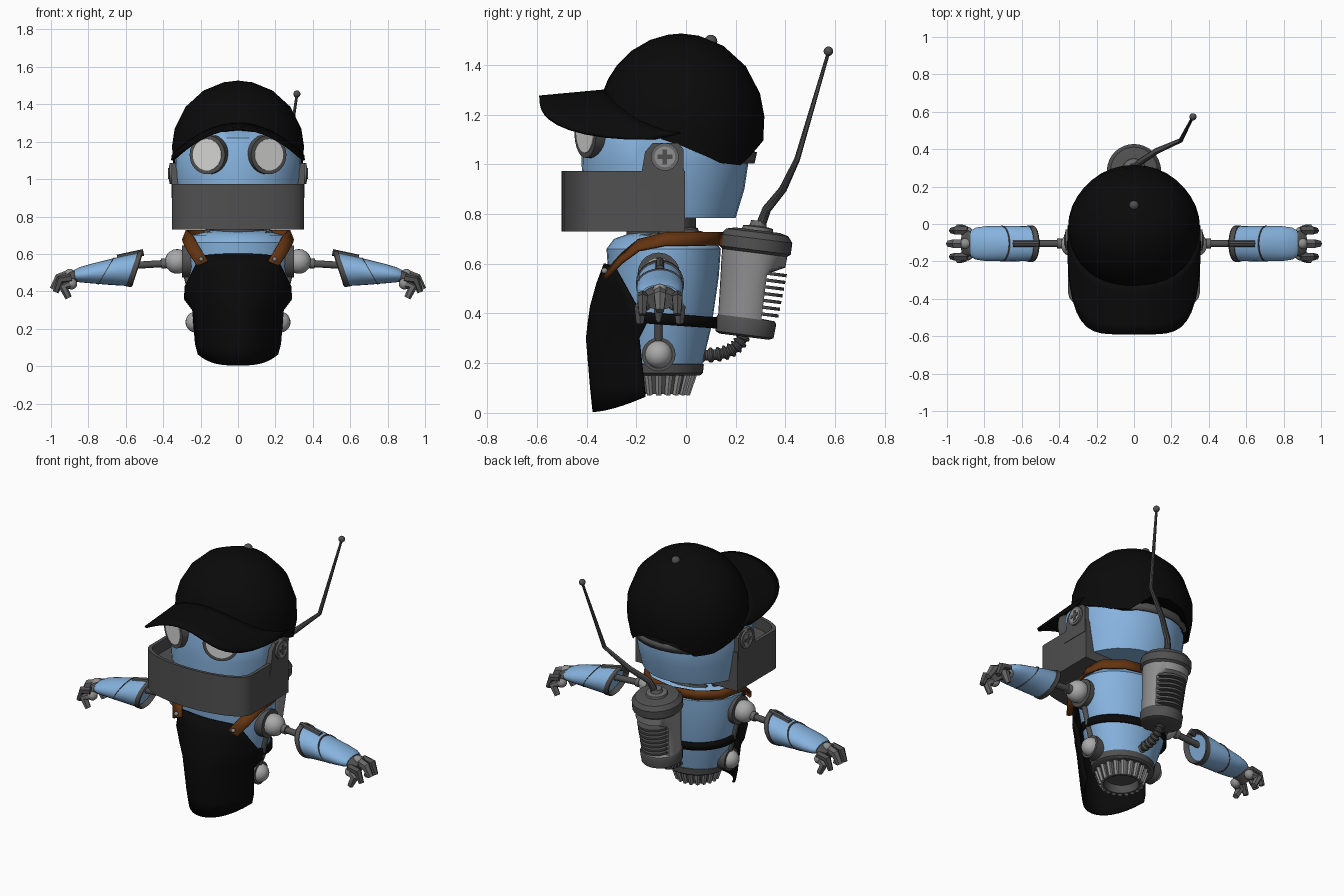
import bpy, bmesh
from math import sin, cos, pi, radians, sqrt, asin
from mathutils import Vector as V

if "Cube" in bpy.data.objects:
    bpy.data.objects.remove(bpy.data.objects["Cube"])


def material(name, r, g, b):
    m = bpy.data.materials.new(name)
    m.use_nodes = True
    m.diffuse_color = (r, g, b, 1)
    m.node_tree.nodes["Principled BSDF"].inputs["Base Color"].default_value = (r, g, b, 1)
    return m


BLUE = material("sky blue", .24, .45, .73)
DARK = material("dark grey", .08, .08, .08)
MID = material("mid grey", .14, .14, .14)
STEEL = material("steel grey", .28, .28, .28)
PALE = material("pale grey", .4, .4, .4)
WHITE = material("eye white", .68, .68, .67)
BLACK = material("black cloth", .003, .003, .003)
BROWN = material("brown leather", .13, .035, .006)
parts = []


def grid(name, rows, mat, wrap=True, caps=True, mirror=False, thick=0):
    """Skin a list of equal-length point rows."""
    n = len(rows[0])
    bm = bmesh.new()
    vs = [[bm.verts.new(p) for p in row] for row in rows]
    for a, b in zip(vs, vs[1:]):
        for i in range(n if wrap else n - 1):
            j = (i + 1) % n
            bm.faces.new((a[i], a[j], b[j], b[i]))
    if wrap and caps:
        bm.faces.new(vs[0])
        bm.faces.new(vs[-1])
    bmesh.ops.recalc_face_normals(bm, faces=bm.faces)
    me = bpy.data.meshes.new(name)
    bm.to_mesh(me)
    bm.free()
    me.materials.append(mat)
    ob = bpy.data.objects.new(name, me)
    bpy.context.collection.objects.link(ob)
    if thick:
        mod = ob.modifiers.new("thickness", "SOLIDIFY")
        mod.thickness, mod.offset = thick, 0
    if mirror:
        ob.modifiers.new("mirror", "MIRROR")
    parts.append(ob)
    return ob


def oval(c, u, v, n=28):
    c, u, v = V(c), V(u), V(v)
    return [c + u * cos(2 * pi * i / n) + v * sin(2 * pi * i / n) for i in range(n)]


def tube(name, pts, radii, mat, n=16, mirror=False):
    """Round sections along a path."""
    pts = [V(p) for p in pts]
    rows = []
    for i, p in enumerate(pts):
        t = (pts[min(i + 1, len(pts) - 1)] - pts[max(i - 1, 0)]).normalized()
        u = t.cross(V((0, 1, 0)) if abs(t.y) < .8 else V((1, 0, 0))).normalized()
        rows.append(oval(p, u * radii[i], t.cross(u) * radii[i], n))
    return grid(name, rows, mat, mirror=mirror)


def rod(name, a, b, r, mat, r2=None, n=20, mirror=False):
    return tube(name, [a, b], [r, r2 or r], mat, n, mirror)


def ball(name, c, r, mat, mirror=False):
    rows = [oval(V(c) + V((0, 0, -r * cos(pi * k / 10))), (r * sin(pi * k / 10) + 1e-4, 0, 0),
                 (0, r * sin(pi * k / 10) + 1e-4, 0), 20) for k in range(11)]
    return grid(name, rows, mat, mirror=mirror)


def body(name, table, mat):
    """Stack of ovals given as height, half width, half depth, centre y."""
    return grid(name, [oval((0, cy, z), (rx, 0, 0), (0, ry, 0), 32) for z, rx, ry, cy in table], mat)


# Head, jaw guard and neck
body("head", [(.785, .31, .305, -.105), (.9, .325, .325, -.09), (1.0, .338, .335, -.085),
              (1.12, .338, .33, -.09), (1.22, .26, .31, -.09), (1.32, .2, .2, -.05)], BLUE)
arc = [(.352 * cos(pi * i / 16), -.37 - .13 * sin(pi * i / 16)) for i in range(17)]
outline = [(.352, -.005)] + arc + [(-.352, -.005)]


def jaw_row(z, k):
    return [(x * k, -.2 + (y + .2) * k, z) for x, y in outline]


grid("jaw_guard", [jaw_row(.73, 1), jaw_row(.973, 1), jaw_row(.973, .94), jaw_row(.9, .94)], DARK)
bracket = [(-.19, .9), (-.165, 1.05), (-.135, 1.085), (-.03, 1.085), (-.01, 1.06), (-.008, .9)]
grid("jaw_bracket", [[(x, y, z) for y, z in bracket] for x in (.3, .355)], DARK, mirror=True)
rod("ear_screw", (.33, -.085, 1.03), (.366, -.085, 1.03), .056, MID, mirror=True)
rod("ear_screw_cap", (.36, -.085, 1.03), (.37, -.085, 1.03), .042, STEEL, mirror=True)
for dy, dz in ((.03, .009), (.009, .03)):
    grid("screw_slot", [[(x, -.085 + a * dy, 1.03 + b * dz) for a, b in
                         ((-1, -1), (1, -1), (1, 1), (-1, 1))] for x in (.366, .373)], DARK, mirror=True)
rod("neck", (0, -.1, .66), (0, -.1, .8), .14, DARK)
for i, r in enumerate((.2, .17)):
    ring = [(r * cos(a), -.11 + r * .85 * sin(a), .69 + .02 * i + .12 * r * sin(a))
            for a in [2 * pi * k / 24 for k in range(25)]]
    tube("neck_ring", ring, [.018] * 25, (DARK, MID)[i], 8)

# Eyes turned out along the head
eye, out = V((.155, -.385, 1.13)), V((.42, -.9, 0)).normalized()
rod("eye_rim", eye - out * .12, eye + out * .022, .104, DARK, n=32, mirror=True)
rod("eye_lens", eye, eye + out * .026, .084, WHITE, n=32, mirror=True)

# Cap: dome with a shaped rim, brim, button and back strap
RIM = [(0, 1.1), (20, 1.085), (38, 1.0), (60, 1.01), (90, 1.08), (112, 1.12), (145, 1.2), (180, 1.28)]


def rim_height(deg):
    for (a, za), (b, zb) in zip(RIM, RIM[1:]):
        if deg <= b:
            return za + (zb - za) * (deg - a) / (b - a)
    return RIM[-1][1]


def dome_row(k):
    row = []
    for i in range(36):
        deg = i * 10 - 180
        low = asin((rim_height(abs(deg)) - 1.17) / .35)
        p = low + (pi / 2 - low) * k
        r = cos(p) if p > 0 else cos(p * .7)
        a = radians(deg)
        row.append((.347 * r * sin(a), -.02 + .33 * r * cos(a), 1.17 + .35 * sin(p)))
    return row


grid("cap_dome", [dome_row(k) for k in (0, .15, .3, .5, .7, .88, .99)], BLACK, thick=.012)
brim = []
for k in range(6):
    t, row = k / 5, []
    for i in range(25):
        u = sin(pi * (i / 24 - .5))
        y_in = -.02 - .3 * sqrt(max(0, 1 - u * u))
        y_out = -.13 - .46 * max(0, 1 - abs(u) ** 5) ** .45
        row.append((.35 * u, y_in + (y_out - y_in) * t, 1.295 - .025 * t - .17 * u * u))
    brim.append(row)
grid("cap_brim", brim, BLACK, wrap=False, thick=.014)
ball("cap_button", (0, .1, 1.495), .026, DARK)
strap = [radians(a) for a in range(50, 131, 10)]
grid("cap_back_strap", [[(.32 * cos(a), -.02 + .3 * sin(a) + d, z) for a in strap]
                        for z, d in ((1.005, -.01), (1.05, 0))], DARK, wrap=False, thick=.012)

# Torso, waist ring and ribbed nozzle
body("torso", [(.17, .18, .16, -.1), (.35, .24, .198, -.095), (.55, .285, .222, -.09),
               (.66, .285, .23, -.09), (.7, .245, .2, -.09), (.725, .15, .13, -.09)], BLUE)
body("waist_ring", [(.15, .17, .155, -.1), (.16, .185, .168, -.1), (.195, .19, .172, -.1),
                    (.2, .18, .16, -.1)], DARK)
grid("nozzle", [oval((0, -.11, z), (r, 0, 0), (0, r, 0)) for z, r in
                ((.12, .09), (.075, .1), (.075, .115), (.155, .14))], DARK)
for i in range(20):
    a = 2 * pi * i / 20
    rod("nozzle_rib", (.14 * sin(a), -.11 + .14 * cos(a), .155),
        (.115 * sin(a), -.11 + .115 * cos(a), .073), .016, STEEL, r2=.013, n=6)

# Apron, belt and neck strap: apron rows are height, half width, front y, edge y, edge lift
APRON = [(.6, .2, -.325, -.29, -.01), (.52, .235, -.355, -.25, 0), (.43, .28, -.38, -.2, 0),
         (.36, .285, -.39, -.16, 0), (.3, .24, -.397, -.19, 0), (.1, .225, -.38, -.17, .02),
         (.004, .21, -.37, -.165, .06)]
grid("apron", [[(w * u, f + (e - f) * u * u, z + lift * abs(u) ** 3) for u in
                [k / 8 for k in range(-8, 9)]] for z, w, f, e, lift in APRON], BLACK, wrap=False, thick=.012)
belt = [radians(a) for a in range(-25, 206, 10)]
grid("belt", [[(.256 * cos(a), -.095 + .216 * sin(a), z - .015 * sin(a)) for a in belt]
              for z in (.355, .4)], BLACK, wrap=False, thick=.012)
STRAP = [((.19, -.325, .55), (.03, 0, -.012)), ((.235, -.26, .62), (.03, 0, -.015)),
         ((.265, -.19, .675), (.026, 0, -.02)), ((.283, -.08, .7), (.01, 0, -.025)),
         ((.262, .03, .7), (.004, 0, -.027)), ((.16, .115, .7), (0, 0, -.027)), ((0, .15, .7), (0, 0, -.027))]
grid("neck_strap", [[V(p) - V(d), V(p) + V(d)] for p, d in STRAP], BROWN, wrap=False, mirror=True, thick=.014)
ball("strap_rivet", (.197, -.328, .572), .012, STEEL, mirror=True)

# Hips, side struts, shoulders and arms
rod("hip_plate", (.15, -.11, .235), (.235, -.11, .235), .068, DARK, mirror=True)
ball("hip_ball", (.225, -.11, .235), .056, PALE, mirror=True)
rod("side_strut", (.222, -.11, .28), (.28, -.11, .5), .016, DARK, mirror=True)
rod("shoulder_plate", (.24, -.11, .56), (.3, -.11, .56), .085, DARK, mirror=True)
ball("shoulder_ball", (.325, -.11, .56), .066, PALE, mirror=True)
rod("upper_arm", (.37, -.105, .55), (.62, -.105, .535), .019, DARK, mirror=True)
rod("arm_collar", (.385, -.105, .55), (.41, -.105, .548), .027, MID, mirror=True)


def sleeve(name, table, mat):
    """Slanted arm sections given by their top and bottom points and half depth."""
    rows = []
    for xt, zt, xb, zb, r in table:
        top, bot = V((xt, -.105, zt)), V((xb, -.105, zb))
        rows.append(oval((top + bot) / 2, (top - bot) / 2, (0, r, 0), 24))
    grid(name, rows, mat, mirror=True)


sleeve("elbow_cuff", [(.54, .59, .59, .45, .07), (.505, .612, .565, .428, .092),
                      (.51, .617, .57, .424, .097), (.535, .612, .6, .425, .097)], DARK)
sleeve("forearm", [(.53, .607, .595, .429, .093), (.62, .588, .68, .434, .095), (.79, .546, .8, .444, .093),
                   (.85, .528, .845, .448, .085), (.875, .515, .87, .452, .07)], BLUE)
sleeve("forearm_seam", [(.66, .582, .745, .436, .0965), (.666, .581, .751, .436, .0965)], DARK)
rod("forearm_bar", (.505, -.105, .608), (.645, -.105, .578), .018, DARK, n=8, mirror=True)
sleeve("palm", [(.86, .515, .86, .445, .06), (.9, .505, .895, .425, .075), (.925, .485, .91, .415, .06)], DARK)
for y, dy in ((-.105, 0), (-.045, .02), (-.165, -.02)):
    side = dy != 0
    a, b, c = [((.9, .49), (.955, .47), (.99, .41)), ((.89, .44), (.935, .42), (.905, .365))][side]
    a, b, c = V((a[0], y, a[1])), V((b[0], y + dy, b[1])), V((c[0], y + dy, c[1]))
    tube("finger", [a, b, c], [.026, .027, .018], MID, 6, mirror=True)
    ball("knuckle", a, .03, STEEL, mirror=True)
for y in (-.035, -.175):
    tube("outer_finger", [(.89, y, .47), (.95, y, .46), (.975, y, .395)], [.024, .024, .016], DARK, 6, mirror=True)

# Back tank, leaning on its own axis
low, high = V((0, .235, .315)), V((0, .288, .735))
axis = (high - low).normalized()
back = V((0, axis.z, -axis.y))


def tank(name, table, mat):
    """Sections along the tank: position, radius, and how far the rear may reach."""
    rows = []
    for t, r, lim in table:
        c = low.lerp(high, t)
        rows.append([c + V((r * cos(a), 0, 0)) + back * min(lim, r * sin(a))
                     for a in [2 * pi * i / 32 for i in range(32)]])
    grid(name, rows, mat)


tank("tank_body", [(.1, .115, 1), (.16, .115, 1), (.17, .115, .06), (.6, .127, .06), (.68, .13, 1),
                   (.85, .133, 1)], STEEL)
tank("tank_foot", [(-.02, .1, 1), (0, .118, 1), (.13, .122, 1), (.16, .115, 1)], DARK)
tank("tank_lid", [(.78, .13, 1), (.81, .145, 1), (.92, .145, 1), (.98, .125, 1), (1, .09, 1)], DARK)
tank("tank_knob", [(.98, .065, 1), (1.03, .06, 1), (1.04, .035, 1), (1.09, .03, 1)], MID)
for i in range(7):
    c = low.lerp(high, .2 + .065 * i) + back * .035
    rod("vent_slat", c, c + axis * .013, .092 + .002 * i, DARK, n=24)
tube("antenna", [(0, .295, .74), (.025, .325, .82), (.12, .39, .9), (.25, .447, 1.02), (.315, .573, 1.45)],
     [.021, .018, .016, .012, .007], DARK, 10)
ball("antenna_tip", (.315, .573, 1.455), .019, DARK)

# Ribbed hose from tank to torso
start, bend, end = V((0, .235, .33)), V((0, .215, .215)), V((0, .03, .235))
hose = [start.lerp(bend, k / 36).lerp(bend.lerp(end, k / 36), k / 36) for k in range(37)]
tube("hose", hose, [.03 if k % 4 < 2 else .021 for k in range(37)], DARK, 12)

# Smooth shading with sharp edges kept
bpy.ops.object.select_all(action="DESELECT")
for ob in parts:
    ob.select_set(True)
bpy.context.view_layer.objects.active = parts[0]
bpy.ops.object.shade_smooth_by_angle(angle=radians(35))
